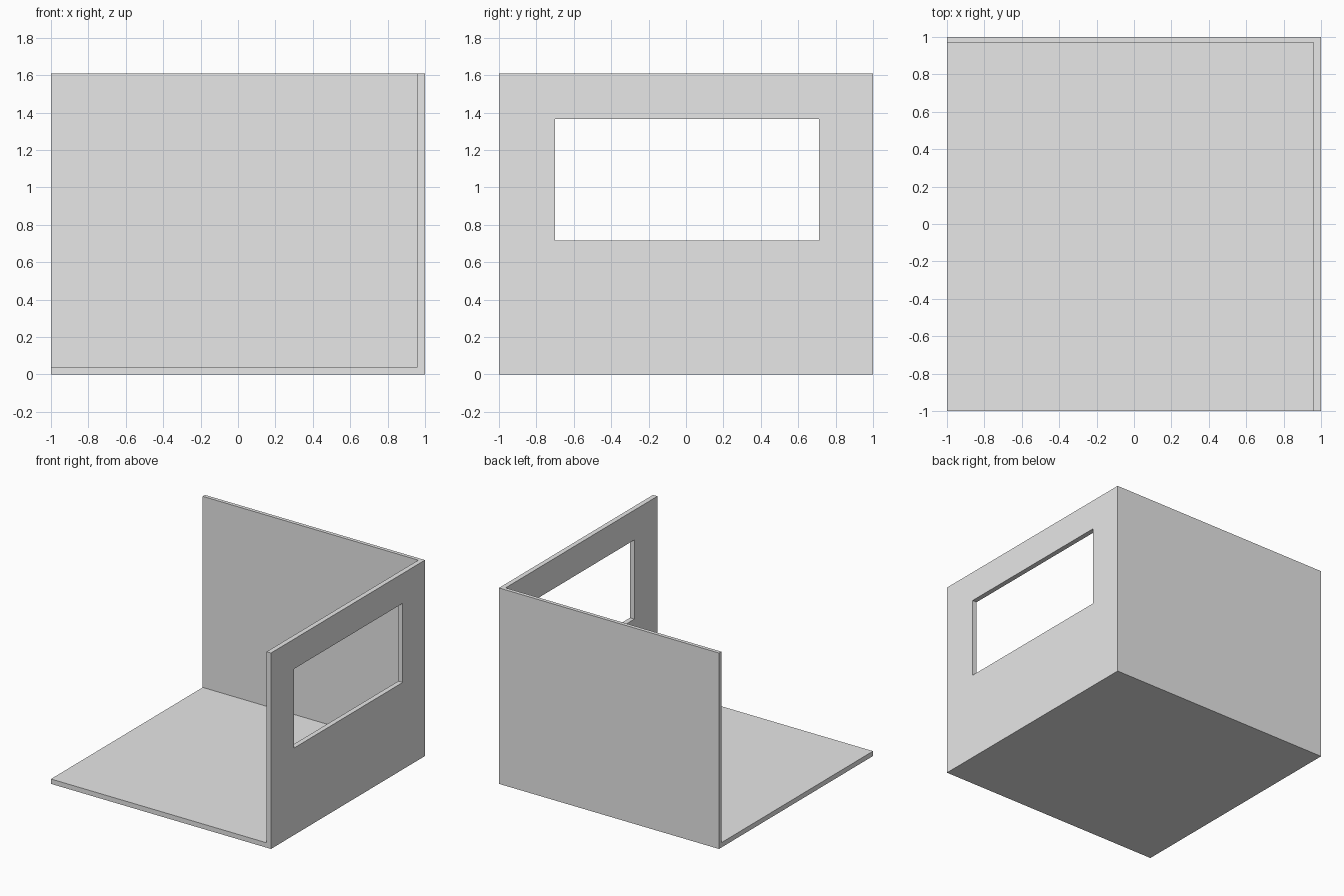
import bpy
from mathutils import Vector

default_cube = bpy.data.objects.get("Cube")
if default_cube:
    bpy.data.objects.remove(default_cube, do_unlink=True)

HEIGHT = 1.61
FLOOR_TOP = 0.04
SIDE_INNER = 0.96
BACK_INNER = 0.97

grey = bpy.data.materials.new("plain_grey")
grey.use_nodes = True
colour = (0.8, 0.8, 0.8, 1)
grey.diffuse_color = colour
grey.node_tree.nodes["Principled BSDF"].inputs["Base Color"].default_value = colour


def box(name, low, high):
    """Box spanning two opposite corners."""
    low, high = Vector(low), Vector(high)
    bpy.ops.mesh.primitive_cube_add(size=1)
    obj = bpy.context.object
    obj.name = obj.data.name = name
    for v in obj.data.vertices:
        v.co = (low + high) / 2 + v.co * (high - low)
    obj.data.materials.append(grey)
    return obj


def cut(target, cutter):
    """Subtract the cutter, then discard it."""
    cutter.hide_render = True
    mod = target.modifiers.new(cutter.name, "BOOLEAN")
    mod.operation = "DIFFERENCE"
    mod.solver = "EXACT"
    mod.object = cutter
    bpy.context.view_layer.objects.active = target
    bpy.ops.object.modifier_apply(modifier=mod.name)
    bpy.data.objects.remove(cutter, do_unlink=True)


# Solid block that becomes the floor and two walls
room = box("room_corner", (-1, -1, 0), (1, 1, HEIGHT))

# Hollow out the room, open to the front, right and top
cut(room, box("room_space", (-2, -2, FLOOR_TOP), (SIDE_INNER, BACK_INNER, 3)))

# Window opening through the side wall
cut(room, box("window_opening", (0.8, -0.70, 0.715), (1.2, 0.71, 1.365)))
